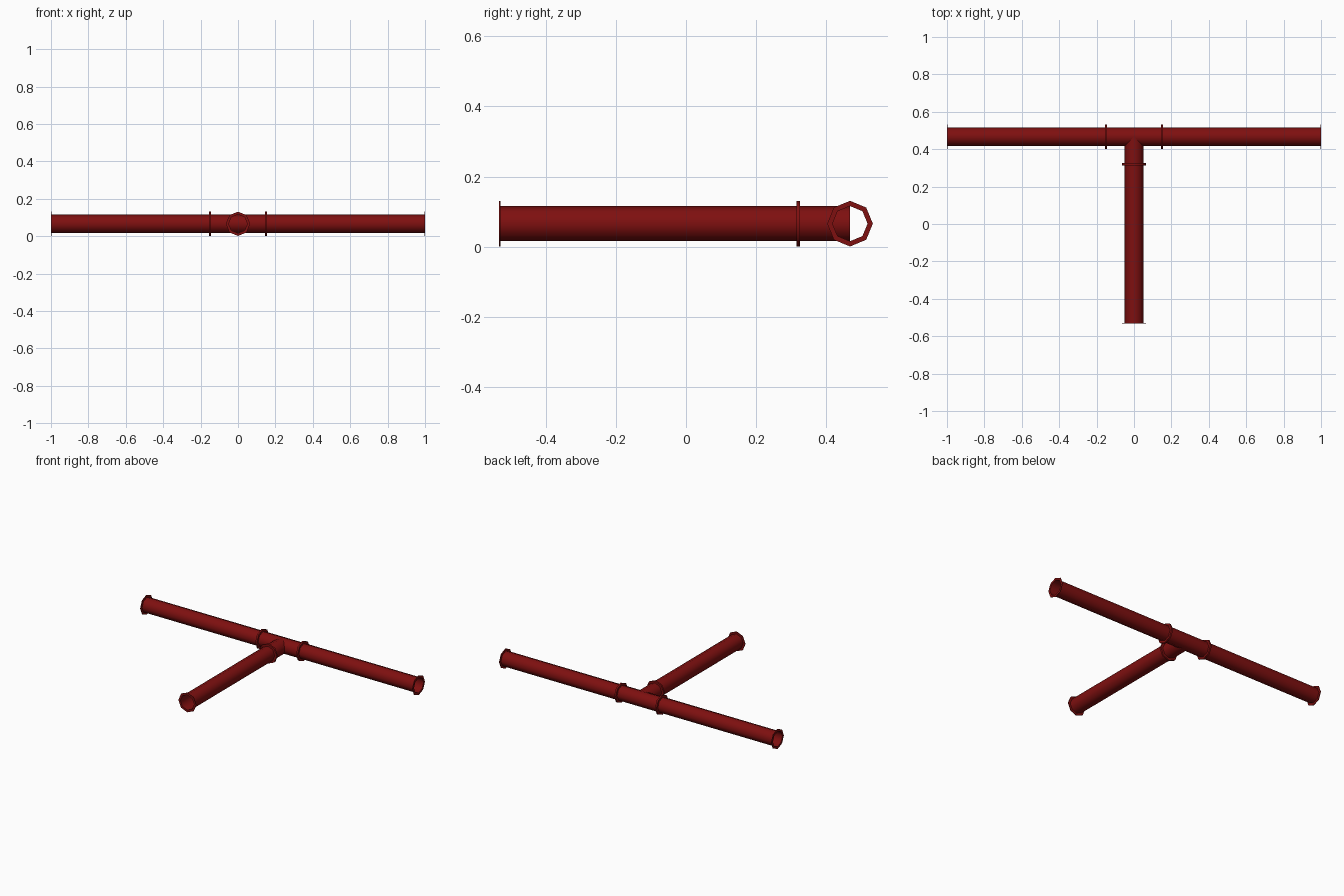
import bpy, bmesh, math
from mathutils import Matrix

if "Cube" in bpy.data.objects:
    bpy.data.objects.remove(bpy.data.objects["Cube"])

R_PIPE, R_FLANGE, SIDES = 0.05, 0.065, 8
AXIS_Y, AXIS_Z = 0.467, 0.066
FRONT_Y = -0.532

red = bpy.data.materials.new("dark_red_paint")
red.diffuse_color = (0.21, 0.005, 0.005, 1)
red.use_nodes = True
red.node_tree.nodes["Principled BSDF"].inputs["Base Color"].default_value = red.diffuse_color


def lathe(name, profile, axis, closed=False):
    """Sweep (radius, position) points around the 'x' or 'y' run of pipe."""
    bm = bmesh.new()
    rings = []
    for r, p in profile:
        ring = []
        for i in range(SIDES):
            a = 2 * math.pi * i / SIDES
            u, z = r * math.cos(a), AXIS_Z + r * math.sin(a)
            ring.append(bm.verts.new((p, AXIS_Y + u, z) if axis == 'x' else (u, p, z)))
        rings.append(ring)
    pairs = list(zip(rings, rings[1:])) + ([(rings[-1], rings[0])] if closed else [])
    for a, b in pairs:
        for i in range(SIDES):
            j = (i + 1) % SIDES
            quad = (a[i], a[j], b[j], b[i])
            # keep normals pointing away from the pipe
            bm.faces.new(quad if axis == 'y' else quad[::-1])
    if closed:
        bmesh.ops.recalc_face_normals(bm, faces=bm.faces)
    else:
        bm.normal_update()
        f = bm.faces[:][0]
        c = f.calc_center_median()
        out = c.copy()
        out.z -= AXIS_Z
        if axis == 'x':
            out.x = 0
            out.y -= AXIS_Y
        else:
            out.y = 0
        if f.normal.dot(out) < 0:
            bmesh.ops.reverse_faces(bm, faces=bm.faces)
    me = bpy.data.meshes.new(name)
    bm.to_mesh(me)
    bm.free()
    me.materials.append(red)
    ob = bpy.data.objects.new(name, me)
    bpy.context.collection.objects.link(ob)
    bpy.ops.object.select_all(action='DESELECT')
    ob.select_set(True)
    bpy.context.view_layer.objects.active = ob
    bpy.ops.object.shade_smooth_by_angle(angle=math.radians(50))
    return ob


def flange(name, p0, p1, axis):
    lathe(name, [(R_PIPE, p0), (R_FLANGE, p0), (R_FLANGE, p1), (R_PIPE, p1)], axis, True)


# open-ended pipes; the branch runs into the middle of the main pipe
lathe("main_pipe", [(R_PIPE, -1), (R_PIPE, 1)], 'x')
lathe("branch_pipe", [(R_PIPE, FRONT_Y), (R_PIPE, AXIS_Y)], 'y')

# thin flanges at the open ends and thicker joint flanges around the tee
for side, s in (("left", -1), ("right", 1)):
    flange(side + "_end_flange", s * 0.996, s * 1.0, 'x')
    flange(side + "_joint_flange", s * 0.144, s * 0.155, 'x')
flange("branch_end_flange", FRONT_Y, FRONT_Y + 0.004, 'y')
flange("branch_joint_flange", 0.314, 0.325, 'y')
